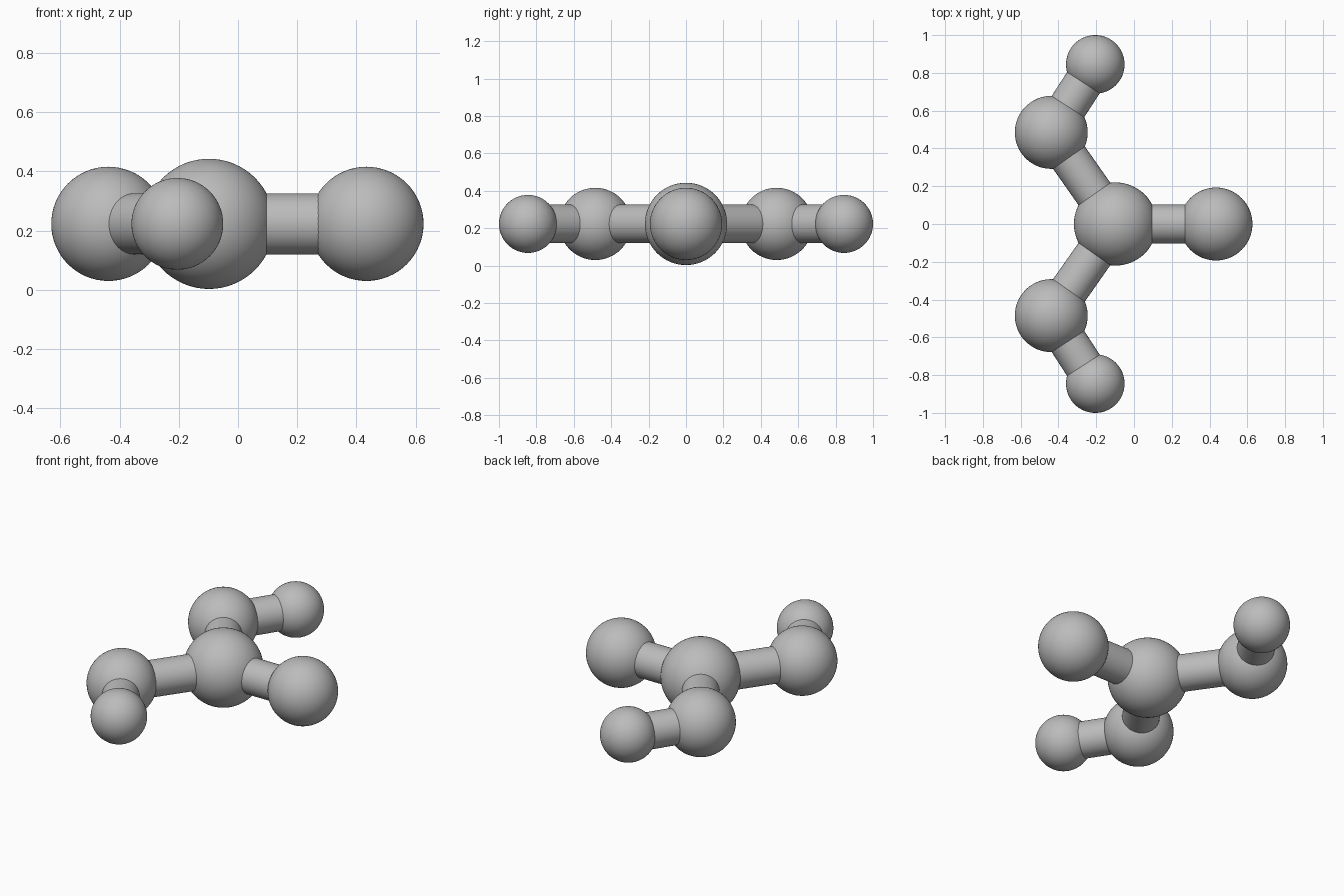
import bpy
from mathutils import Vector

cube = bpy.data.objects.get("Cube")
if cube:
    bpy.data.objects.remove(cube)

grey = bpy.data.materials.new("plain_grey")
grey.use_nodes = True
colour = (0.5, 0.5, 0.5, 1)
grey.diffuse_color = colour
grey.node_tree.nodes["Principled BSDF"].inputs["Base Color"].default_value = colour

HEIGHT = 0.223
ROD_RADIUS = 0.103


def finish(name):
    obj = bpy.context.object
    obj.name = name
    obj.data.materials.append(grey)
    bpy.ops.object.shade_smooth_by_angle()


def ball(name, x, y, radius):
    centre = Vector((x, y, HEIGHT))
    bpy.ops.mesh.primitive_uv_sphere_add(segments=64, ring_count=32, radius=radius, location=centre)
    finish(name)
    return centre


def rod(name, start, end):
    span = end - start
    bpy.ops.mesh.primitive_cylinder_add(
        vertices=64, radius=ROD_RADIUS, depth=span.length,
        location=(start + end) / 2, rotation=span.to_track_quat("Z", "Y").to_euler())
    finish(name)


# Central ball and the single straight arm
centre = ball("centre_ball", -0.098, 0, 0.22)
side = ball("side_ball", 0.434, 0, 0.193)
rod("side_rod", centre, side)

# Two mirrored bent arms
for label, sign in (("front", -1), ("back", 1)):
    elbow = ball(label + "_elbow_ball", -0.438, sign * 0.485, 0.193)
    tip = ball(label + "_tip_ball", -0.205, sign * 0.845, 0.155)
    rod(label + "_inner_rod", centre, elbow)
    rod(label + "_outer_rod", elbow, tip)
